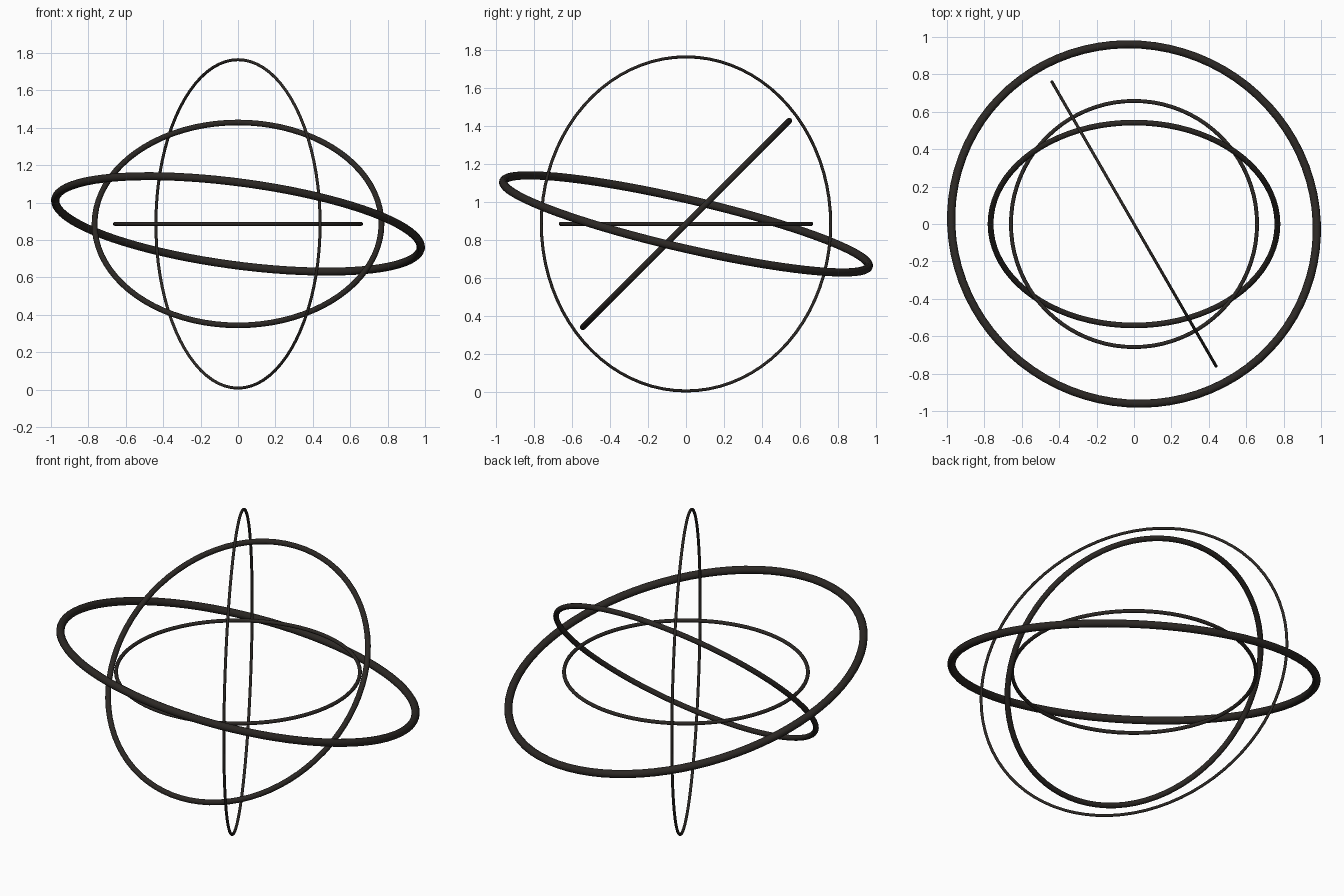
import bpy
from math import radians

if "Cube" in bpy.data.objects:
    bpy.data.objects.remove(bpy.data.objects["Cube"])

CENTER_Z = 0.886

dark = bpy.data.materials.new("dark_metal")
dark.diffuse_color = (0.025, 0.021, 0.018, 1)
dark.use_nodes = True
dark.node_tree.nodes["Principled BSDF"].inputs["Base Color"].default_value = dark.diffuse_color


def ring(name, radius, tube, tilt, turn):
    """Round ring tilted about x, then turned about z, around the shared centre."""
    bpy.ops.mesh.primitive_torus_add(
        major_radius=radius, minor_radius=tube,
        major_segments=80, minor_segments=12,
        location=(0, 0, CENTER_Z),
        rotation=(radians(tilt), 0, radians(turn)))
    obj = bpy.context.object
    obj.name = name
    obj.data.materials.append(dark)
    bpy.ops.object.shade_smooth_by_angle(angle=radians(40))
    return obj


# Four nested rings in even radius steps, the thickest on the outside
ring("outer_ring", 0.986, 0.022, -15, -30)
ring("upright_ring", 0.878, 0.008, 90, -60)
ring("diagonal_ring", 0.767, 0.0155, 45, 0)
ring("level_ring", 0.658, 0.0105, 0, 0)
